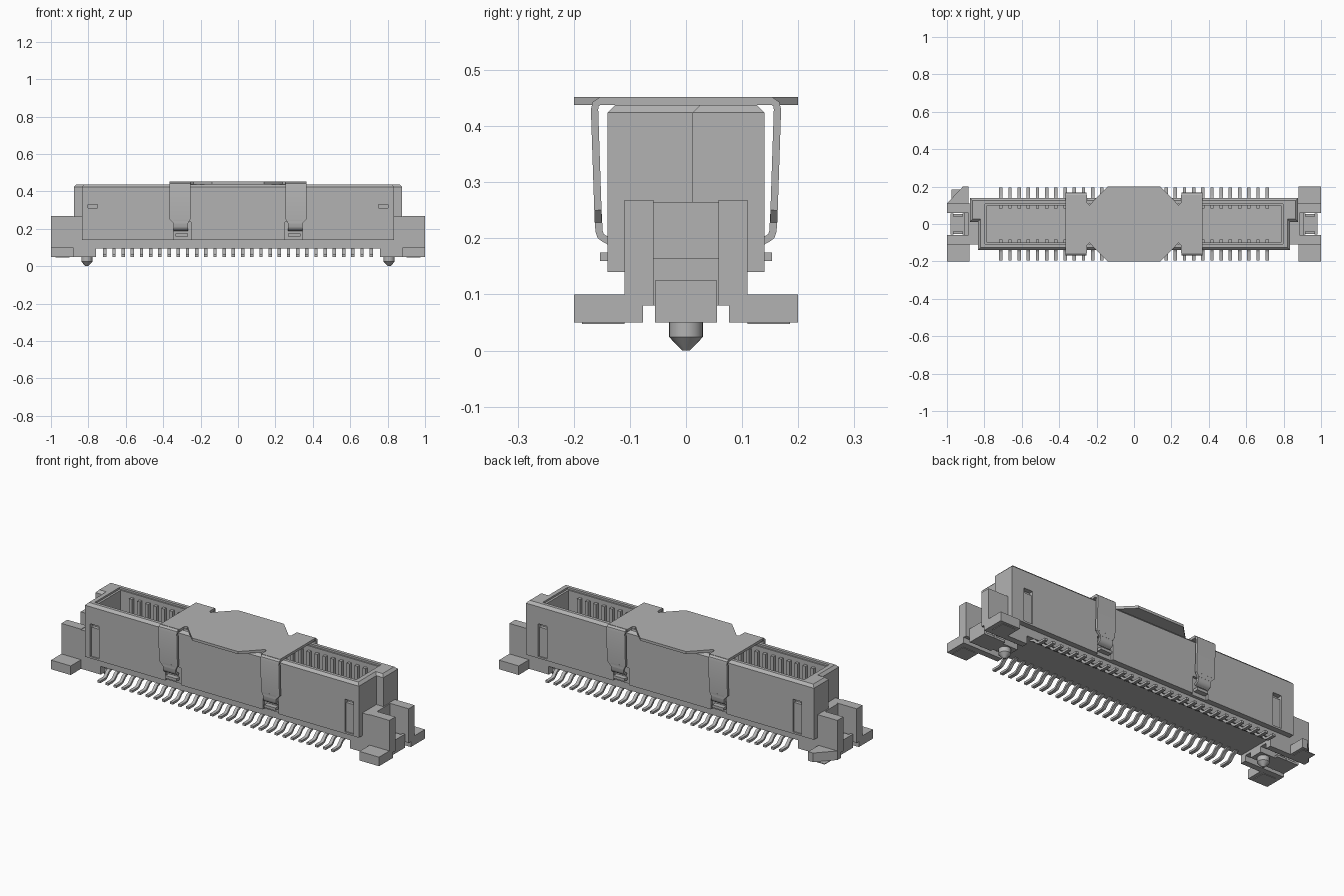
import bpy, bmesh, math
from mathutils import Vector

cube = bpy.data.objects.get("Cube")
if cube:
    bpy.data.objects.remove(cube, do_unlink=True)

grey = bpy.data.materials.new("connector grey")
grey.use_nodes = True
GREY = (0.45, 0.45, 0.45, 1)
grey.diffuse_color = GREY
grey.node_tree.nodes["Principled BSDF"].inputs["Base Color"].default_value = GREY


def finish(name, bm):
    bmesh.ops.recalc_face_normals(bm, faces=bm.faces)
    mesh = bpy.data.meshes.new(name)
    bm.to_mesh(mesh)
    bm.free()
    mesh.materials.append(grey)
    obj = bpy.data.objects.new(name, mesh)
    bpy.context.collection.objects.link(obj)
    return obj


def add_box(bm, x, y, z):
    """Box from (low, high) pairs."""
    verts = bmesh.ops.create_cube(bm, size=1)["verts"]
    for v in verts:
        v.co = Vector([(a + b) / 2 + c * abs(b - a) for (a, b), c in zip((x, y, z), v.co)])


def boxes(name, items):
    bm = bmesh.new()
    for item in items:
        add_box(bm, *item)
    return finish(name, bm)


def add_prism(bm, points, direction):
    """Extrude a closed outline of 3D points."""
    face = bm.faces.new([bm.verts.new(p) for p in points])
    new = bmesh.ops.extrude_face_region(bm, geom=[face])["geom"]
    bmesh.ops.translate(bm, vec=direction, verts=[g for g in new if isinstance(g, bmesh.types.BMVert)])


def ribbon(path, t):
    """Closed outline of thickness t around an open 2D path."""
    pts = [Vector(p) for p in path]
    sides = ([], [])
    for i, p in enumerate(pts):
        d = (pts[min(i + 1, len(pts) - 1)] - pts[max(i - 1, 0)]).normalized()
        n = Vector((-d.y, d.x)) * t / 2
        sides[0].append(p + n)
        sides[1].append(p - n)
    return sides[0] + sides[1][::-1]


def cut(obj, items):
    """Subtract boxes one by one and keep the plain result."""
    for i, item in enumerate(items):
        tool = boxes("cutter", [item])
        tool.hide_render = True
        mod = obj.modifiers.new("cut", 'BOOLEAN')
        mod.operation, mod.solver, mod.object = 'DIFFERENCE', 'EXACT', tool
        dg = bpy.context.evaluated_depsgraph_get()
        mesh = bpy.data.meshes.new_from_object(obj.evaluated_get(dg))
        obj.modifiers.clear()
        obj.data = mesh
        bpy.data.objects.remove(tool, do_unlink=True)


def span(s, a, b):
    return tuple(sorted((s * a, s * b)))


SIDES = (-1, 1)
CORNERS = [(sx, sy) for sx in SIDES for sy in SIDES]
PIN_X = [-0.712 + i * 0.0491 for i in range(30)]

# Upper shell: stepped footprint, chamfered top rim
bm = bmesh.new()
half = [(0.835, -0.14), (0.835, 0.012), (0.878, 0.012), (0.878, 0.14)]
outline = half + [(-x, y) for x, y in reversed(half)]
add_prism(bm, [(x, y, 0.14) for x, y in outline], (0, 0, 0.298))
rim = [e for e in bm.edges if all(v.co.z > 0.43 for v in e.verts)]
bmesh.ops.bevel(bm, geom=rim, offset=0.014, segments=1, affect='EDGES')
shell = finish("upper_shell", bm)

# Socket opening, latch windows and clip pockets
cuts = [((-0.785, 0.785), (-0.1, 0.1), (0.13, 0.5)),
        ((-0.797, 0.797), (-0.108, 0.108), (0.428, 0.5))]
for sx, sy in CORNERS:
    cuts.append((span(sx, 0.75, 0.803), span(sy, 0.115, 0.2), (0.15, 0.33)))
    cuts.append((span(sx, 0.25, 0.345), span(sy, 0.126, 0.2), (0.13, 0.235)))
cut(shell, cuts)

# Latches filling the windows, leaving the top open
boxes("window_latches", [(span(sx, 0.752, 0.801), span(sy, 0.11, 0.133), (0.15, 0.31))
                         for sx, sy in CORNERS])

# Lower body with socket floor
boxes("lower_body", [((-0.88, 0.88), (-0.11, 0.11), (0.095, 0.16))])
boxes("end_walls", [(span(s, 0.8, 0.885), (-0.11, 0.11), (0.16, 0.265)) for s in SIDES])

# End towers, their sill, and the grooved base blocks
parts = []
for s in SIDES:
    parts += [(span(s, 0.87, 0.905), (-0.058, 0.058), (0.08, 0.165)),
              (span(s, 0.76, 0.885), (-0.11, 0.11), (0.08, 0.1)),
              (span(s, 0.76, 0.885), (-0.037, 0.037), (0.05, 0.085))]
    for t in SIDES:
        parts += [(span(s, 0.88, 1), span(t, 0.058, 0.11), (0.08, 0.268)),
                  (span(s, 0.76, 1), span(t, 0.077, 0.11), (0.05, 0.1))]
boxes("end_towers", parts)

# Feet, one with a chamfered corner
bm = bmesh.new()
for sx, sy in CORNERS:
    if (sx, sy) == (-1, 1):
        add_prism(bm, [(-0.885, 0.077, 0.05), (-1, 0.077, 0.05), (-1, 0.11, 0.05),
                       (-0.915, 0.2, 0.05), (-0.885, 0.2, 0.05)], (0, 0, 0.05))
    else:
        add_box(bm, span(sx, 0.88, 1), span(sy, 0.077, 0.2), (0.05, 0.1))
finish("feet", bm)
boxes("foot_solder_pads", [(span(sx, 0.9, 0.975), span(sy, 0.11, 0.185), (0.047, 0.051))
                           for sx, sy in CORNERS])

# Hold-down clips in the end slots
parts = []
for s in SIDES:
    parts += [(span(s, 0.9, 0.98), (-0.04, 0.04), (0.062, 0.125)),
              (span(s, 0.905, 0.918), (-0.055, 0.055), (0.05, 0.125)),
              (span(s, 0.966, 0.98), (-0.055, 0.055), (0.05, 0.125)),
              (span(s, 0.85, 0.98), (-0.053, 0.053), (0.05, 0.062))]
boxes("hold_down_clips", parts)

# Locating pegs with conical tips
bm = bmesh.new()
for s in SIDES:
    for r1, r2, z1, z2 in ((0.03, 0.03, 0.024, 0.055), (0.007, 0.03, 0, 0.024)):
        new = bmesh.ops.create_cone(bm, cap_ends=True, segments=24, radius1=r1, radius2=r2, depth=z2 - z1)
        bmesh.ops.translate(bm, verts=new["verts"], vec=(s * 0.808, 0, (z1 + z2) / 2))
peg = finish("locating_pegs", bm)

# Gull-wing contact tails
tail = ribbon([(0.085, 0.11), (0.088, 0.095), (0.1, 0.088), (0.115, 0.083), (0.127, 0.07),
               (0.139, 0.059), (0.152, 0.056), (0.195, 0.056)], 0.012)
bm = bmesh.new()
for x in PIN_X:
    for s in SIDES:
        add_prism(bm, [(x - 0.009, s * p.x, p.y) for p in tail], (0.018, 0, 0))
tails = finish("contact_tails", bm)

# Contact blades inside the socket
boxes("contact_blades", [((x - 0.009, x + 0.009), span(s, 0.082, 0.101), (0.15, 0.405))
                         for x in PIN_X for s in SIDES])

# Pick-up cap plate
quarter = [(0.365, 0.085), (0.365, 0.155), (0.25, 0.155), (0.25, 0.112), (0.238, 0.1), (0.215, 0.125), (0.14, 0.2)]
loop = quarter + [(-x, y) for x, y in reversed(quarter)]
loop += [(-x, -y) for x, y in loop]
bm = bmesh.new()
add_prism(bm, [(x, y, 0.438) for x, y in loop], (0, 0, 0.014))
finish("pickup_cap", bm)

# Bent spring arms: wide upper strip, narrower hooked lower strip
upper = ribbon([(0.145, 0.445), (0.154, 0.444), (0.161, 0.439), (0.163, 0.43), (0.157, 0.25)], 0.013)
lower = ribbon([(0.157, 0.25), (0.155, 0.213), (0.152, 0.204), (0.145, 0.199), (0.135, 0.194)], 0.013)
bm = bmesh.new()
for sx, sy in CORNERS:
    for strip, a, b in ((upper, 0.255, 0.367), (lower, 0.267, 0.345)):
        add_prism(bm, [(sx * a, sy * p.x, p.y) for p in strip], (sx * (b - a), 0, 0))
    # tapered shoulder between the strips
    add_prism(bm, [(sx * x, sy * 0.151, z) for x, z in ((0.255, 0.252), (0.367, 0.252), (0.345, 0.228), (0.267, 0.228))],
              (0, sy * 0.012, 0))
arms = finish("cap_arms", bm)
boxes("arm_catches", [(span(sx, 0.267, 0.335), span(sy, 0.12, 0.153), (0.16, 0.175))
                      for sx, sy in CORNERS])

# Smooth the rounded parts, keeping edges sharp
for obj in bpy.context.selected_objects:
    obj.select_set(False)
for obj in (peg, tails, arms):
    obj.select_set(True)
bpy.context.view_layer.objects.active = peg
bpy.ops.object.shade_smooth_by_angle(angle=math.radians(35))
